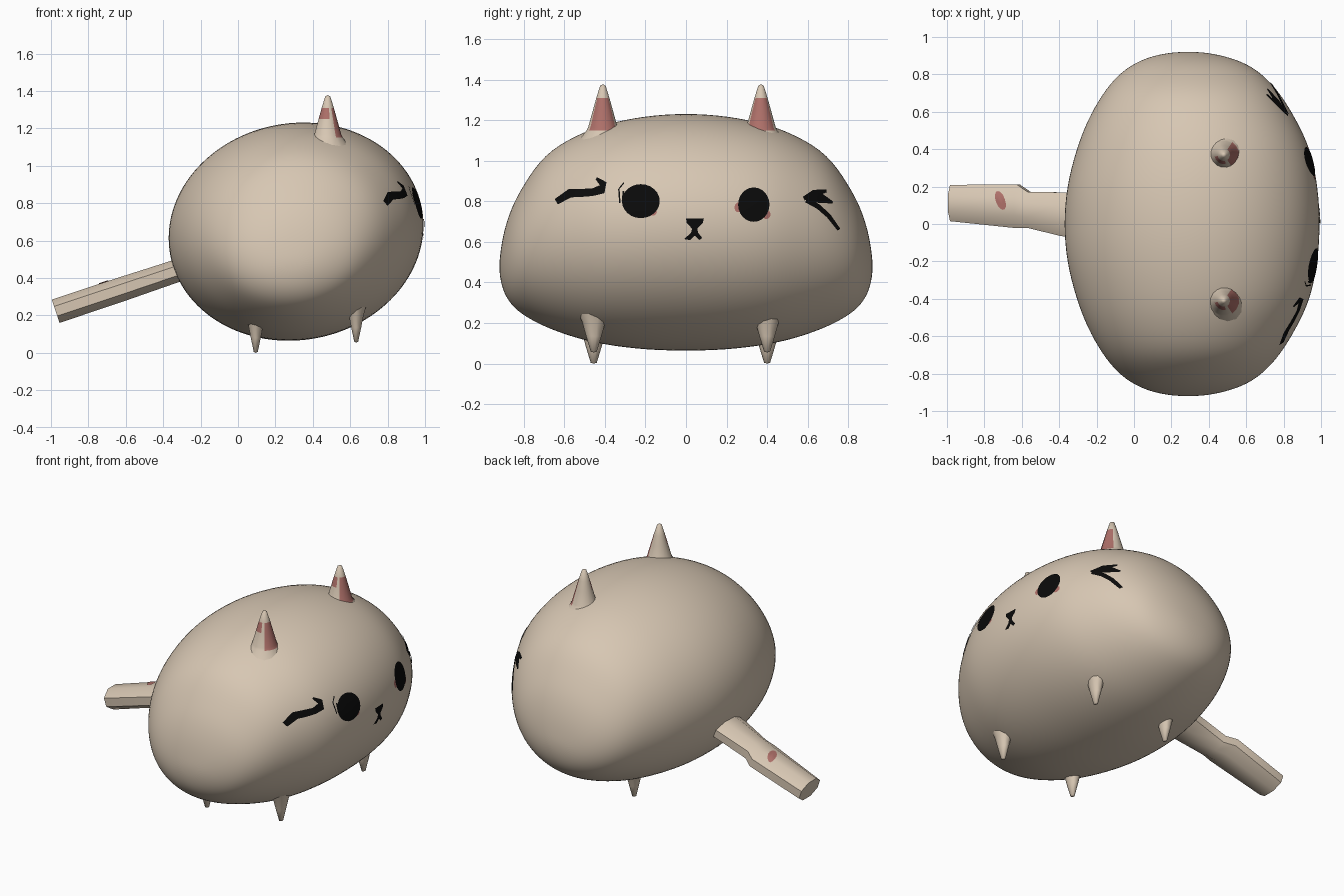
import bpy, bmesh, math
from mathutils import Vector
from mathutils.bvhtree import BVHTree

if "Cube" in bpy.data.objects:
    bpy.data.objects.remove(bpy.data.objects["Cube"])


def material(name, rgb):
    m = bpy.data.materials.new(name)
    m.diffuse_color = (*rgb, 1)
    m.use_nodes = True
    m.node_tree.nodes["Principled BSDF"].inputs["Base Color"].default_value = m.diffuse_color
    return m


CREAM = material("cream", (0.68, 0.57, 0.45))
PINK = material("dusty pink", (0.42, 0.16, 0.14))
BLACK = material("black", (0.003, 0.003, 0.003))


def finish(name, bm, mats, angle=60):
    me = bpy.data.meshes.new(name)
    bm.to_mesh(me)
    bm.free()
    ob = bpy.data.objects.new(name, me)
    bpy.context.collection.objects.link(ob)
    for m in mats:
        me.materials.append(m)
    bpy.ops.object.select_all(action='DESELECT')
    ob.select_set(True)
    bpy.context.view_layer.objects.active = ob
    bpy.ops.object.shade_smooth_by_angle(angle=math.radians(angle))
    return ob


def loft(rings, segs, ends):
    """Skin elliptical rings (centre, u radius vector, v radius vector); ends are the two poles."""
    bm = bmesh.new()
    loops = []
    for c, u, v in rings:
        loops.append([bm.verts.new(Vector(c) + Vector(u) * math.cos(a) + Vector(v) * math.sin(a))
                      for a in (2 * math.pi * (i + 0.5) / segs for i in range(segs))])
    for a, b in zip(loops, loops[1:]):
        for i in range(segs):
            j = (i + 1) % segs
            bm.faces.new((a[i], a[j], b[j], b[i]))
    for loop, end in ((loops[0], ends[0]), (loops[-1], ends[1])):
        p = bm.verts.new(end)
        for i in range(segs):
            bm.faces.new((loop[i], loop[(i + 1) % segs], p))
    bmesh.ops.recalc_face_normals(bm, faces=bm.faces)
    return bm


# Body: sections across its width (half width, x min, x max, z min, z max)
half = [(0, -.38, 1.0, .06, 1.238), (.2, -.365, .988, .065, 1.225), (.4, -.312, .948, .09, 1.185),
        (.55, -.255, .875, .125, 1.125), (.7, -.17, .785, .18, 1.035), (.8, -.085, .69, .235, .885),
        (.86, 0, .6, .285, .775), (.9, .1, .48, .35, .65), (.917, .2, .38, .42, .54)]
sections = [(-r[0], *r[1:]) for r in reversed(half[1:])] + half
rings = []
for y, x0, x1, z0, z1 in sections:
    rx, rz = (x1 - x0) / 2, (z1 - z0) / 2
    rings.append((((x0 + x1) / 2, y, (z0 + z1) / 2), (rx, 0, .05 * rx), (0, 0, rz)))
body = finish("body", loft(rings, 32, ((.29, -.921, .48), (.29, .921, .48))), [CREAM], 180)
sub = body.modifiers.new("smooth", 'SUBSURF')
sub.levels = sub.render_levels = 2

# Ears: flared cones with pink inner faces and a small pink side band
for name, y in (("ear_right", -.41), ("ear_left", .37)):
    prof = [(1.09, .13), (1.15, .082), (1.165, .074), (1.25, .05), (1.31, .033), (1.37, .014)]
    bm = loft([((.48, y, z), (r, 0, 0), (0, r, 0)) for z, r in prof], 16,
              ((.48, y, 1.09), (.48, y, 1.378)))
    for f in bm.faces:
        z, n = f.calc_center_median().z, f.normal
        inner = n.x > .42 and 1.155 < z < 1.31
        band = n.y < -.3 and n.x < .3 and 1.25 < z < 1.31
        f.material_index = int(inner or band)
    finish(name, bm, [CREAM, PINK])

# Legs: short spikes pointing down
for side, y in (("right", -.455), ("left", .40)):
    for place, x, tip in (("back", .095, 0), ("front", .632, .055)):
        prof = [(tip + .22, .075), (tip + .15, .05), (tip + .08, .033), (tip + .004, .013)]
        bm = loft([((x, y, z), (r * .85, 0, 0), (0, r * 1.15, 0)) for z, r in prof], 10,
                  ((x, y, tip + .22), (x, y, tip)))
        finish(place + "_leg_" + side, bm, [CREAM])

# Tail: sloping blunt rod with a slight step
axis = Vector((-.66, 0, -.22)).normalized()
up = Vector((-axis.z, 0, axis.x)) * -1
rings = []
for x, yc, ry, rz in ((-.25, .05, .13, .066), (-.38, .052, .127, .066), (-.56, .075, .104, .069),
                      (-.62, .095, .127, .07), (-.975, .112, .105, .071)):
    rings.append(((x, yc, .222 + (x + .975) / 3), (0, ry, 0), up * rz))
tail = finish("tail", loft(rings, 8, (rings[0][0], rings[-1][0])), [CREAM], 50)

bpy.context.view_layer.update()
deps = bpy.context.evaluated_depsgraph_get()


def plates(name, polys, mat, target=body, ray=(-1, 0, 0), lift=.005):
    """Lay flat polygons on the target along the ray; points are (y, z), or (x, y) from above."""
    tree = BVHTree.FromObject(target, deps)
    ray = Vector(ray)
    bm = bmesh.new()
    for poly in polys:
        vs = []
        for a, b in poly:
            start = Vector((3, a, b)) if ray.x else Vector((a, b, 3))
            hit, normal, _, _ = tree.ray_cast(start, ray)
            vs.append(bm.verts.new(hit + normal * lift))
        f = bm.faces.new(vs)
        f.normal_update()
        if f.normal.dot(ray) > 0:
            f.normal_flip()
    bmesh.ops.remove_doubles(bm, verts=bm.verts, dist=1e-5)
    return finish(name, bm, [mat])


def disc(cx, cy, rx, ry, tilt=0, n=24, rows=3):
    def p(i, k):
        a, s = 2 * math.pi * i / n, k / rows
        u, v = rx * s * math.cos(a), ry * s * math.sin(a)
        return (cx + u * math.cos(tilt) - v * math.sin(tilt), cy + u * math.sin(tilt) + v * math.cos(tilt))
    quads = [[p(i, k), p(i + 1, k), p(i + 1, k + 1), p(i, k + 1)] for k in range(1, rows) for i in range(n)]
    return quads + [[p(i, 1) for i in range(n)]]


def stroke(pts, widths):
    """Ribbon of quads along a path with a width at each point."""
    P = [Vector(p) for p in pts]
    L, R = [], []
    for i, p in enumerate(P):
        d = (P[min(i + 1, len(P) - 1)] - P[max(i - 1, 0)]).normalized()
        s = Vector((-d.y, d.x)) * widths[i] / 2
        L.append(p + s)
        R.append(p - s)
    return [q for i in range(len(P) - 1) for q in [[L[i], L[i + 1], R[i + 1], R[i]]]]


# Eyes with small pink corners
plates("eye_right", disc(-.222, .80, .093, .083), BLACK)
plates("eye_left", disc(.333, .783, .077, .084), BLACK)
plates("eye_corners", disc(-.168, .748, .025, .02, n=10, rows=1) + disc(.258, .77, .02, .025, n=10, rows=1)
       + disc(.395, .735, .022, .022, n=10, rows=1), PINK, lift=.003)
plates("eye_lashes", stroke([(-.325, .79), (-.33, .86)], [.007, .007])
       + stroke([(-.33, .86), (-.305, .89)], [.006, .006])
       + stroke([(-.312, .80), (-.307, .85)], [.008, .008]), BLACK)

# Nose and mouth
plates("nose", [[(0, .715), (.088, .715), (.083, .695), (.055, .665), (.03, .665), (.003, .695)],
                [(.03, .667), (.055, .667), (.06, .645), (.042, .632), (.025, .645)],
                [(.025, .645), (.042, .632), (.02, .61), (-.01, .615)],
                [(.042, .632), (.06, .645), (.08, .62), (.065, .61)]], BLACK)

# Cheek marks: a curl on one side, a three pronged whisker on the other
plates("cheek_curl", stroke([(-.637, .797), (-.57, .838), (-.52, .84), (-.46, .843), (-.415, .857),
                             (-.407, .885), (-.44, .912)], [.03, .042, .04, .036, .046, .036, .012]), BLACK)
plates("cheek_whisker", stroke([(.578, .812), (.63, .838), (.69, .85)], [.02, .035, .015])
       + stroke([(.60, .815), (.66, .815), (.72, .793)], [.03, .05, .01]), BLACK)
plates("cheek_whisker_tail", stroke([(.59, .805), (.65, .772), (.70, .727), (.75, .66)],
                                    [.025, .024, .022, .016]), BLACK, lift=.006)

# Pink spot on the tail
plates("tail_spot", disc(-.713, .125, .025, .052, .35, 14, 2), PINK, tail, (0, 0, -1), .004)
